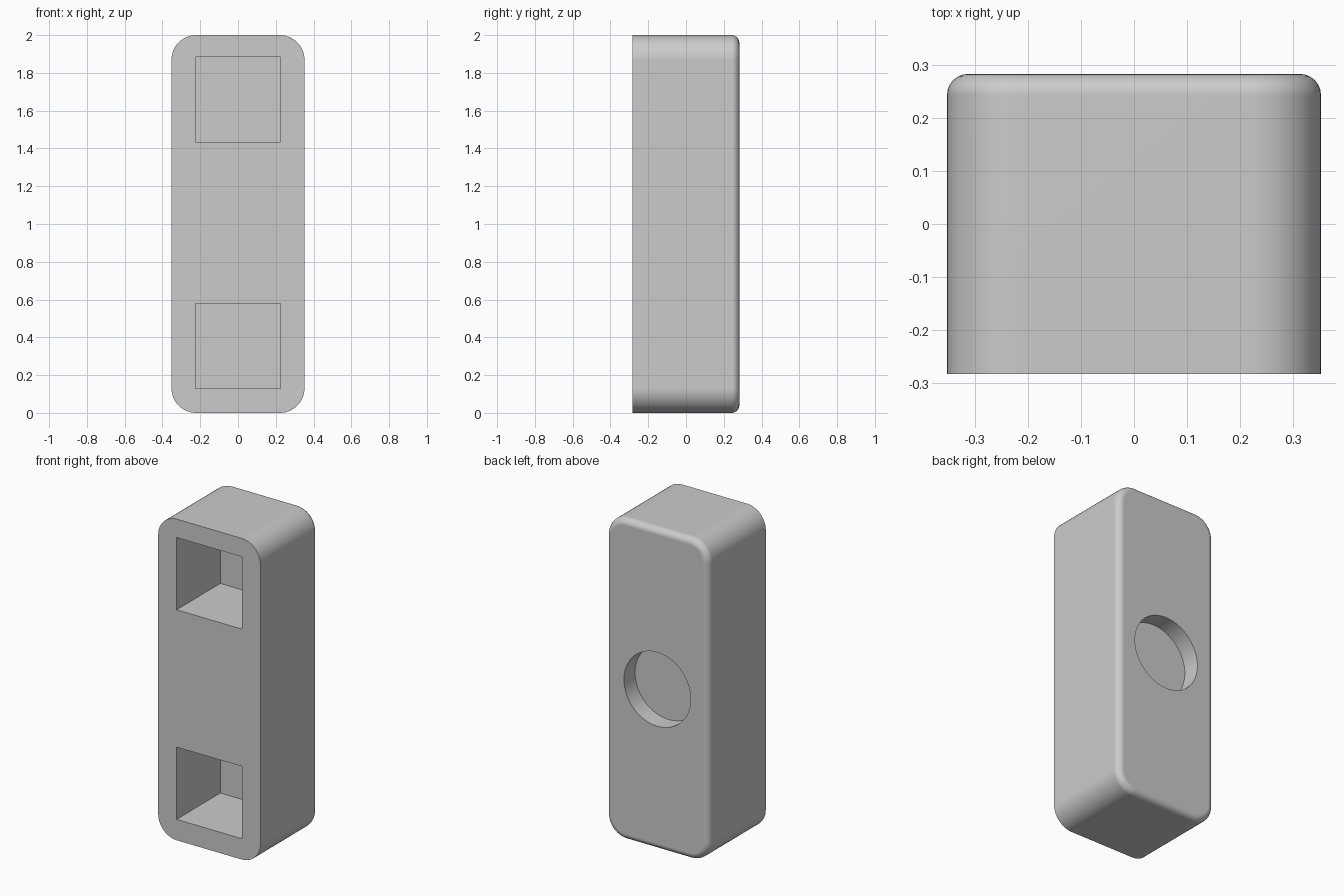
import bpy
import bmesh
import math
from mathutils import Matrix

cube = bpy.data.objects.get("Cube")
if cube:
    bpy.data.objects.remove(cube, do_unlink=True)

W, D, H = 0.704, 0.565, 2.0
CORNER, FILLET = 0.13, 0.04
POCKET, POCKET_DEPTH = 0.45, 0.43
HOLE_RADIUS, HOLE_DEPTH = 0.23, 0.11
OVER = 0.1  # how far cutters stick out of the body

grey = bpy.data.materials.new("plain_grey")
grey.use_nodes = True
colour = (0.6, 0.6, 0.6, 1)
grey.diffuse_color = colour
grey.node_tree.nodes["Principled BSDF"].inputs["Base Color"].default_value = colour


def make_object(name, bm):
    mesh = bpy.data.meshes.new(name)
    bm.normal_update()
    bm.to_mesh(mesh)
    bm.free()
    mesh.materials.append(grey)
    obj = bpy.data.objects.new(name, mesh)
    bpy.context.collection.objects.link(obj)
    return obj


def box(x, y, z, centre):
    bm = bmesh.new()
    matrix = Matrix.Translation(centre) @ Matrix.Diagonal((x, y, z, 1))
    bmesh.ops.create_cube(bm, size=1, matrix=matrix)
    return bm


def bevel(bm, edges, radius, segments):
    bmesh.ops.bevel(bm, geom=edges, offset=radius, segments=segments,
                    profile=0.5, affect='EDGES')


# Body: rounded outline with a small fillet around the back rim
bm = box(W, D, H, (0, 0, H / 2))
long_edges = [e for e in bm.edges
              if abs(e.verts[0].co.y - e.verts[1].co.y) > D / 2]
bevel(bm, long_edges, CORNER, 12)
back_rim = [e for e in bm.edges
            if all(v.co.y > D / 2 - 0.001 for v in e.verts)]
bevel(bm, back_rim, FILLET, 6)
body = make_object("body", bm)

# Square pockets in the front
cutters = []
for name, z in (("lower", 0.355), ("upper", 1.66)):
    depth = POCKET_DEPTH + OVER
    y = -D / 2 - OVER + depth / 2
    cutters.append(make_object(name + "_pocket_cutter",
                               box(POCKET, depth, POCKET, (0, y, z))))

# Round recess in the back
bm = bmesh.new()
depth = HOLE_DEPTH + OVER
matrix = (Matrix.Translation((0, D / 2 + OVER - depth / 2, H / 2))
          @ Matrix.Rotation(math.pi / 2, 4, 'X'))
bmesh.ops.create_cone(bm, cap_ends=True, segments=64, radius1=HOLE_RADIUS,
                      radius2=HOLE_RADIUS, depth=depth, matrix=matrix)
cutters.append(make_object("round_recess_cutter", bm))

# Cut the openings, then drop the cutters
bpy.ops.object.select_all(action='DESELECT')
body.select_set(True)
bpy.context.view_layer.objects.active = body
for cutter in cutters:
    cutter.hide_render = True
    mod = body.modifiers.new(cutter.name, 'BOOLEAN')
    mod.operation = 'DIFFERENCE'
    mod.solver = 'EXACT'
    mod.object = cutter
    bpy.ops.object.modifier_apply(modifier=mod.name)
    bpy.data.objects.remove(cutter, do_unlink=True)

# Smooth rounded parts while keeping flat faces flat
bpy.ops.object.shade_smooth_by_angle(angle=math.radians(30))
weighted = body.modifiers.new("flat_face_normals", 'WEIGHTED_NORMAL')
weighted.keep_sharp = True
